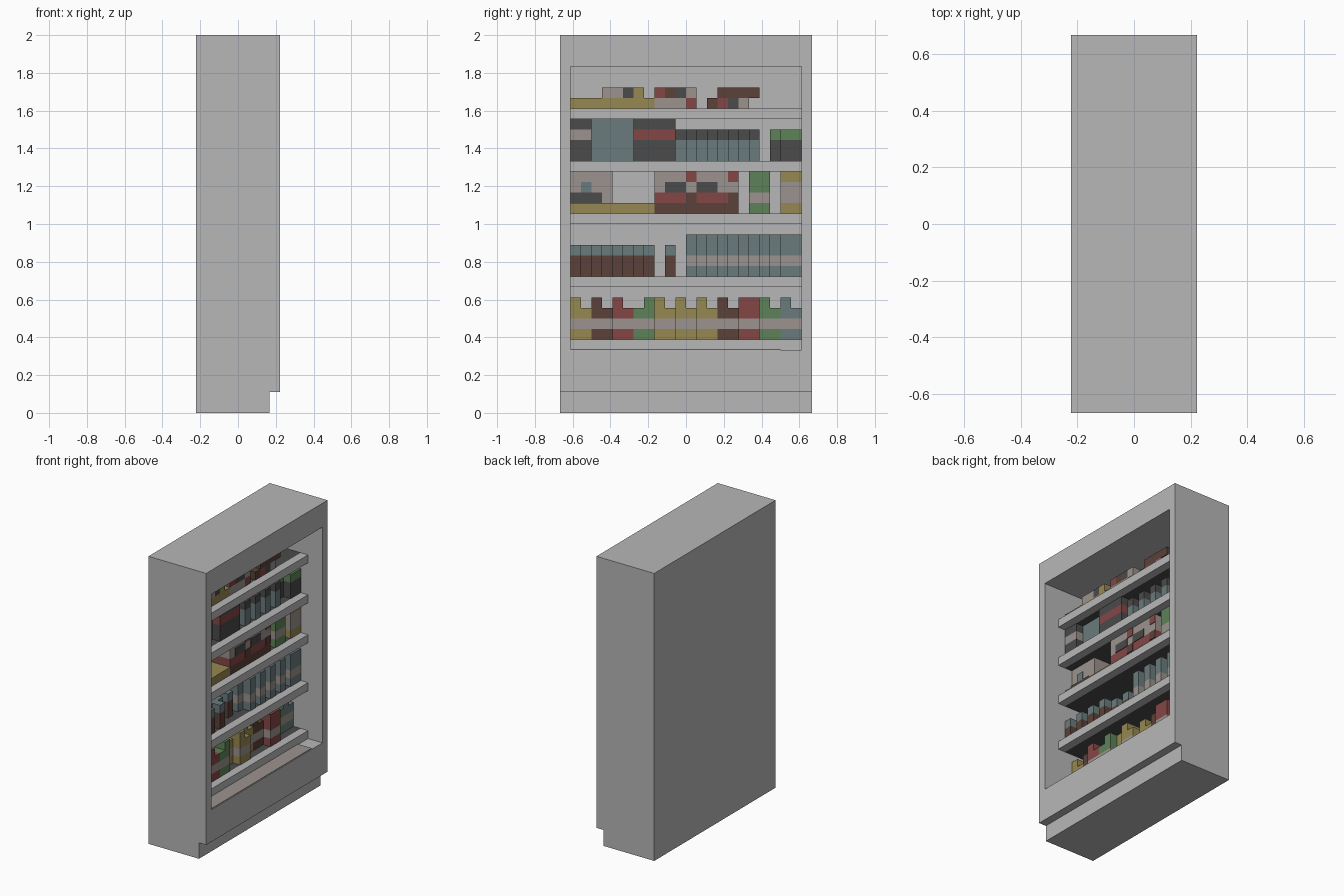
import bpy, bmesh

if "Cube" in bpy.data.objects:
    bpy.data.objects.remove(bpy.data.objects["Cube"], do_unlink=True)

U = 1 / 18            # grid module
Y0 = -11 * U          # start of the shelf opening
BACK = -3 * U         # inner face of the back wall


def material(name, rgb):
    lin = [1.2 * ((c / 255 + 0.055) / 1.055) ** 2.4 for c in rgb] + [1]
    m = bpy.data.materials.new(name)
    m.use_nodes = True
    m.diffuse_color = lin
    bsdf = m.node_tree.nodes["Principled BSDF"]
    bsdf.inputs["Base Color"].default_value = lin
    bsdf.inputs["Roughness"].default_value = 0.8
    return m


MATS = {
    "w": material("cabinet grey", (169, 169, 169)),
    "k": material("charcoal", (68, 68, 68)),
    "y": material("mustard", (138, 125, 74)),
    "r": material("dull red", (122, 64, 64)),
    "n": material("brown", (84, 60, 52)),
    "b": material("beige", (143, 135, 130)),
    "t": material("slate teal", (98, 113, 115)),
    "g": material("leaf green", (86, 120, 80)),
}


def finish(name, bm, codes):
    bmesh.ops.recalc_face_normals(bm, faces=bm.faces)
    me = bpy.data.meshes.new(name)
    bm.to_mesh(me)
    bm.free()
    for c in codes:
        me.materials.append(MATS[c])
    ob = bpy.data.objects.new(name, me)
    bpy.context.collection.objects.link(ob)
    return ob


def stack(bm, codes, x, y, z, colours):
    """Column with one module-high colour band per letter."""
    def ring(h):
        return [bm.verts.new(p + (h,)) for p in
                ((x[0], y[0]), (x[1], y[0]), (x[1], y[1]), (x[0], y[1]))]

    low = ring(z)
    bottom = bm.faces.new(low[::-1])
    bottom.material_index = codes.index(colours[0])
    for i, c in enumerate(colours):
        high = ring(z + (i + 1) * U)
        for k in range(4):
            j = (k + 1) % 4
            f = bm.faces.new((low[k], low[j], high[j], high[k]))
            f.material_index = codes.index(c)
        low = high
    bm.faces.new(low).material_index = codes.index(colours[-1])


def product(name, col, width, base, colours, front=1, depth=2, nub=None):
    """Shelf item; nub = (column offset, width, colour) raised on top."""
    codes = sorted(set(colours + (nub[2] if nub else "")))
    bm = bmesh.new()
    x = (max(front * U - depth * U, BACK), front * U)
    y = Y0 + col * U
    stack(bm, codes, x, (y, y + width * U), base * U, colours)
    if nub:
        ny = y + nub[0] * U
        stack(bm, codes, x, (ny, ny + nub[1] * U), (base + len(colours)) * U, nub[2])
    return finish(name, bm, codes)


def box(name, code, x, y, z):
    bm = bmesh.new()
    bmesh.ops.create_cube(bm, size=1)
    for v in bm.verts:
        v.co = [r[0] if c < 0 else r[1] for c, r in zip(v.co, (x, y, z))]
    return finish(name, bm, code)


# Cabinet: side profile with a toe recess, extruded, then the opening pushed in
bm = bmesh.new()
profile = [(-4, 0), (3, 0), (3, 2), (4, 2), (4, 36), (-4, 36)]
side = bm.faces.new([bm.verts.new((a * U, -12 * U, b * U)) for a, b in profile])
new = bmesh.ops.extrude_face_region(bm, geom=[side])["geom"]
bmesh.ops.translate(bm, vec=(0, 24 * U, 0),
                    verts=[v for v in new if isinstance(v, bmesh.types.BMVert)])
bmesh.ops.recalc_face_normals(bm, faces=bm.faces)
front = max(bm.faces, key=lambda f: (round(f.normal.x, 3), f.calc_center_median().x))
bmesh.ops.inset_region(bm, faces=[front], thickness=U, use_even_offset=True)
for v in front.verts:
    v.co.z = 33 * U if v.co.z > 1 else 6 * U
new = bmesh.ops.extrude_face_region(bm, geom=[front])["geom"]
bmesh.ops.translate(bm, vec=(BACK - 4 * U, 0, 0),
                    verts=[v for v in new if isinstance(v, bmesh.types.BMVert)])
if front.is_valid:
    bmesh.ops.delete(bm, geom=[front], context="FACES_ONLY")
finish("cabinet", bm, "w")

# Shelves: dark board with a pale front lip
for i, s in enumerate((6, 12, 18, 23, 28)):
    z = (s * U, (s + 1) * U)
    box(f"shelf_board_{i}", "k", (BACK, U), (Y0, -Y0), z)
    box(f"shelf_lip_{i}", "w", (U, 2 * U), (Y0, -Y0), z)
box("floor_strip", "b", (2 * U, 3.9 * U), (Y0, 9 * U), (6 * U, 6 * U + 0.004))

# Bottom shelf: banded cartons with raised spouts
nubs = [(0, 1), (0, 1), (0, 1), (1, 1), (0, 1), (0, 1), (0, 1), (0, 1), (0, 2), (0, 1), (0, 1)]
fronts = [0, 0, 1, 1, 0, 1, 0, 0, 1, 0, 0]
for i, c in enumerate("ynrgyyynrgt"):
    product(f"carton_{i}", 2 * i, 2, 7, c + "b" + c, fronts[i], 2, nubs[i] + (c,))

# Second shelf: brown bottles and tall banded bottles
for i in (0, 1, 2, 3, 4, 5, 6, 7, 9):
    product(f"brown_bottle_{i}", i, 1, 13, "nnt", 1 - i % 2, 2)
for i in range(11):
    product(f"tall_bottle_{i}", 11 + i, 1, 13, "tbtt", i % 2 if i < 10 else 1, 2)

# Third shelf: boxes with printed fronts
product("snack_box", 0, 4, 19, "ybbb", 0, 3)
product("snack_tray", 0, 8, 19, "y", 1, 3)
product("tray_jar", 0, 3, 20, "k", 0.1, 1, (1, 1, "t"))
for i, c in enumerate((8, 12)):
    product(f"meal_box_{i}", c, 4, 19, "nrbb", 1, 3)
    fx = (U, U + 0.004)
    y = Y0 + c * U
    box(f"meal_box_edge_{i}", "n", fx, (y + 3 * U, y + 4 * U), (20 * U, 21 * U))
    d = y + (1 - i) * U
    box(f"meal_box_picture_{i}", "k", fx, (d, d + 2 * U), (21 * U, 22 * U))
    box(f"meal_box_badge_{i}", "r", fx, (y + 3 * U, y + 4 * U), (22 * U, 23 * U))
product("green_pack", 17, 2, 19, "gbgg", 1, 2)
product("beige_pack", 20, 2, 19, "ybby", 1, 2)

# Fourth shelf: dark boxes and capped bottles
product("dark_box_beige_band", 0, 2, 24, "kkbk", 1, 3)
product("teal_box_0", 2, 2, 24, "tttt", 0, 2)
product("teal_box_1", 4, 2, 24, "tttt", 0, 2)
product("dark_box_red_band", 6, 4, 24, "kkrk", 1, 3)
for i in range(8):
    product(f"capped_bottle_{i}", 10 + i, 1, 24, "ttk", i % 2, 2)
product("green_lid_jar_0", 19, 1, 24, "kkg", 0, 2)
product("green_lid_jar_1", 20, 2, 24, "kkg", 1, 3)

# Top shelf: low assorted packs
product("yellow_packs", 0, 8, 29, "y", 1, 3)
for i, (c, w, k) in enumerate([(3, 2, "b"), (5, 1, "k"), (6, 1, "y"),
                               (8, 1, "r"), (9, 1, "n"), (10, 1, "k"), (11, 1, "b")]):
    product(f"upper_pack_{i}", c, w, 30, k, 1, 2)
for i, (c, w, k) in enumerate([(8, 3, "b"), (11, 1, "r"), (13, 1, "n"),
                               (14, 1, "r"), (15, 1, "k"), (16, 1, "b")]):
    product(f"lower_pack_{i}", c, w, 29, k, 1, 2)
product("long_brown_pack", 14, 4, 30, "n", 1, 2)
